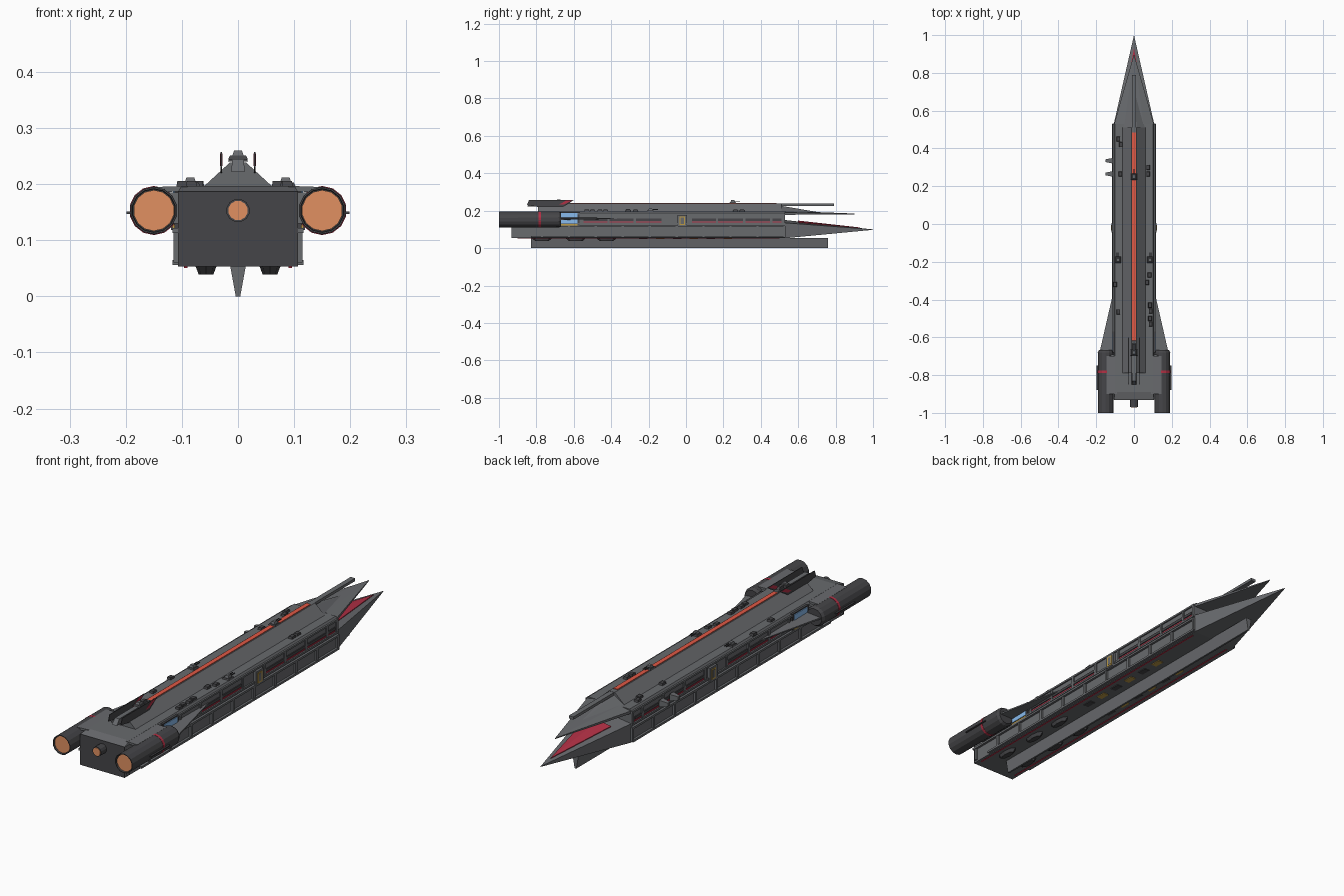
import bpy, bmesh, math
from mathutils import Matrix

if "Cube" in bpy.data.objects:
    bpy.data.objects.remove(bpy.data.objects["Cube"])


def mat(name, rgb):
    m = bpy.data.materials.new(name)
    m.diffuse_color = (*rgb, 1)
    m.use_nodes = True
    m.node_tree.nodes["Principled BSDF"].inputs["Base Color"].default_value = m.diffuse_color
    return m


GREY = mat("hull_grey", (0.14, 0.145, 0.155))
DARK = mat("dark_grey", (0.06, 0.06, 0.065))
ORANGE = mat("engine_glow", (0.75, 0.28, 0.12))
STRIP = mat("strip_red", (0.75, 0.1, 0.06))
RED = mat("crimson", (0.45, 0.03, 0.06))
BLUE = mat("window_blue", (0.25, 0.5, 0.85))
YELLOW = mat("hatch_yellow", (0.5, 0.32, 0.06))


def finish(name, bm, m):
    bmesh.ops.recalc_face_normals(bm, faces=bm.faces)
    me = bpy.data.meshes.new(name)
    bm.to_mesh(me)
    bm.free()
    me.materials.append(m)
    ob = bpy.data.objects.new(name, me)
    bpy.context.collection.objects.link(ob)
    return ob


def box(name, x, y, z, m=GREY, taper=1.0):
    """Box from (min, max) pairs; taper shrinks the top face."""
    bm = bmesh.new()
    bmesh.ops.create_cube(bm, size=1)
    for v in bm.verts:
        k = taper if v.co.z > 0 else 1
        v.co.x = sum(x) / 2 + v.co.x * k * (x[1] - x[0])
        v.co.y = sum(y) / 2 + v.co.y * k * (y[1] - y[0])
        v.co.z = z[1] if v.co.z > 0 else z[0]
    return finish(name, bm, m)


def hull(name, pts, m=GREY):
    """Convex solid around a few corner points."""
    bm = bmesh.new()
    for p in pts:
        bm.verts.new(p)
    bmesh.ops.convex_hull(bm, input=bm.verts)
    bmesh.ops.dissolve_limit(bm, angle_limit=0.01, verts=bm.verts, edges=bm.edges)
    return finish(name, bm, m)


def prism(name, profile, y0, y1, m=GREY):
    """Half profile (x, z) mirrored in x and run along y."""
    return hull(name, [(s * x, y, z) for x, z in profile for s in (-1, 1) for y in (y0, y1)], m)


def tube(name, x, z, stations, n, m=DARK):
    """Closed lathe along y through (y, radius) stations."""
    bm = bmesh.new()
    rings = [[bm.verts.new((x + r * math.cos(math.tau * (i + .5) / n), y,
                            z + r * math.sin(math.tau * (i + .5) / n)))
              for i in range(n)] for y, r in stations]
    for a, b in zip(rings, rings[1:]):
        for i in range(n):
            bm.faces.new((a[i], a[(i + 1) % n], b[(i + 1) % n], b[i]))
    bm.faces.new(rings[0])
    bm.faces.new(rings[-1])
    return finish(name, bm, m)


def turret(name, x, y, z):
    box(name + "_base", (x - .018, x + .018), (y - .018, y + .018), (z, z + .007), DARK, .8)
    box(name + "_head", (x - .01, x + .01), (y - .012, y + .012), (z + .007, z + .016), GREY, .7)
    for s in (-1, 1):
        box(name + "_barrel", (x + s * .005 - .0015, x + s * .005 + .0015),
            (y + .01, y + .04), (z + .009, z + .012), DARK)


# Main body, ridge and keel
hull("main_hull", [(s * x, y, z) for s in (-1, 1) for x, y, z in
     [(.107, -.93, .053), (.107, -.93, .187), (.1, -.89, .197), (.1, .53, .197),
      (.107, .53, .187), (.107, .53, .053)]])
box("rear_plate", (-.107, .107), (-.932, -.925), (.053, .187), DARK)
prism("dorsal_ridge", [(.062, .195), (.014, .239)], -.79, .51)
box("glow_strip", (-.01, .01), (-.77, .485), (.236, .242), STRIP)
box("front_prong", (-.011, .011), (.48, .79), (.226, .238))
prism("keel", [(.014, .055), (.004, 0)], -.83, .76)

# Split nose: lower spike with crimson panel, thin upper blade
hull("lower_nose", [(.107, .53, .053), (-.107, .53, .053), (.107, .53, .135),
                    (-.107, .53, .135), (0, .53, .15), (0, 1, .1), (0, 1, .098)])
for s in (-1, 1):
    hull("nose_panel", [(0, .6, .147), (s * .06, .6, .139), (0, .93, .1105),
                        (0, .6, .144), (s * .06, .6, .136), (0, .93, .107)], RED)
hull("upper_nose", [(.105, .53, .19), (-.105, .53, .19), (.105, .53, .178), (-.105, .53, .178),
                    (.05, .53, .199), (-.05, .53, .199), (0, .9, .185), (0, .9, .181)])
hull("ridge_fairing", [(.06, .51, .196), (-.06, .51, .196), (.014, .51, .226),
                       (-.014, .51, .226), (0, .72, .19)])

# Rear command tower and twin tail fins
box("tower", (-.012, .012), (-.85, -.6), (.222, .245), GREY, .85)
box("tower_top", (-.008, .008), (-.69, -.63), (.245, .256), DARK, .7)
for s in (-1, 1):
    x = s * .03
    hull("tail_fin", [(x + d, y, z) for d in (-.0015, .0015) for y, z in
         [(-.85, .23), (-.84, .257), (-.6, .257), (-.66, .22), (-.79, .22)]], DARK)
    hull("tail_fin_mark", [(x + d, y, z) for d in (-.002, .002) for y, z in
         [(-.68, .232), (-.655, .232), (-.61, .255), (-.64, .255)]], RED)

# Side framing, engines and wings on both sides
for s in (-1, 1):
    def side(name, x0, x1, y, z, m=GREY):
        box(name, tuple(sorted((s * x0, s * x1))), y, z, m)

    for z in (.056, .113):
        side("lower_rail", .1, .117, (-.83 if z < .1 else -.93, .53), (z, z + .009))
    for z in (.127, .181):
        side("upper_rail", .1, .113, (-.58, .53), (z, z + .008))
    for i in range(11):
        y = -.92 + i * .144
        side("lower_rib", .1, .115, (y, y + .012), (.06, .118))
    for y in [-.56, -.42, -.28, -.13, .02, .16, .305, .45, .518]:
        side("upper_rib", .1, .112, (y, y + .012), (.13, .187))
    for y0, y1 in ((-.55, -.13), (.03, .51)):
        side("red_line", .1, .109, (y0, y1), (.137, .143), RED)
        side("mid_pipe", .1, .111, (y0, y1), (.146, .158), DARK)
    # Door and hangar windows
    side("door_frame", .1, .119, (-.045, .005), (.118, .178))
    side("door", .1, .1205, (-.035, -.005), (.124, .17), YELLOW)
    side("door_inset", .1, .1215, (-.029, -.011), (.13, .164), GREY)
    side("hangar_frame", .1, .113, (-.68, -.57), (.118, .192), DARK)
    for z in (.132, .163):
        side("hangar_window", .1, .116, (-.67, -.58), (z, z + .024), BLUE)
    side("hangar_sill", .1, .117, (-.67, -.58), (.121, .128), YELLOW)

    # Engine nacelle
    ex, ez = s * .15, .153
    tube("engine", ex, ez, [(-.985, .034), (-.985, .038), (-1, .039), (-1, .042), (-.68, .043), (-.668, .036)], 14)
    tube("engine_glow", ex, ez, [(-.994, .0365), (-.98, .0365)], 14, ORANGE)
    tube("engine_ring", ex, ez, [(-.788, .0438), (-.776, .0438)], 14, RED)
    side("engine_mount", .095, .13, (-.87, -.69), (.13, .185))
    hull("engine_strut", [(s * x, y, z) for x, z in ((.09, .197), (.09, .188), (.145, .195), (.145, .185))
                          for y in (-.9, -.7)])
    side("engine_fin", .185, .199, (-.88, -.75), (.147, .151), DARK)
    hull("wing", [(s * x, y, z) for x, y, z in
         [(.1, -.32, .157), (.1, -.32, .161), (.1, -.7, .15), (.1, -.7, .166),
          (.187, -.7, .151), (.187, -.7, .158)]])

    # Ventral domes and hatches
    for y in (-.77, -.59, -.425):
        bm = bmesh.new()
        bmesh.ops.create_cone(bm, cap_ends=True, segments=8, radius1=.013, radius2=.02, depth=.018,
                              matrix=Matrix.Translation((s * .057, y, .048)))
        for v in bm.verts:
            v.co.y = y + (v.co.y - y) * 2.9
        finish("ventral_blister", bm, DARK)
    for i in range(6):
        y = -.25 + i * .09
        side("ventral_hatch", .045, .07, (y, y + .045), (.05, .056), YELLOW if i % 2 else DARK)
    side("ventral_line", .09, .096, (-.9, .5), (.051, .056), RED)

    turret("deck_turret", s * .085, -.19, .196)

# Centre exhaust
tube("centre_exhaust", 0, .153, [(-.97, .021), (-.92, .021)], 12)
tube("centre_glow", 0, .153, [(-.972, .0175), (-.96, .0175)], 12, ORANGE)

# Ridge turrets and deck clutter
turret("ridge_turret", 0, .25, .24)
turret("ridge_turret", 0, -.68, .244)
for x, y in [(.075, .3), (.075, .265), (.082, -.27), (.07, -.31), (.085, -.43), (.088, -.46),
             (.085, -.5), (.088, -.53), (-.083, .45), (-.07, .42), (-.072, .265), (-.1, -.32), (-.083, -.465)]:
    box("deck_box", (x - .01, x + .01), (y - .014, y + .014), (.195, .206), DARK, .8)

# Sensor pods on the left flank
for y in (.265, .335):
    box("pod_arm", (-.135, -.1), (y - .006, y + .006), (.15, .16), DARK)
    hull("pod", [(x, y + d, z) for x, d, z in
         [(-.115, -.014, .14), (-.115, .014, .14), (-.115, -.014, .17), (-.115, .014, .17),
          (-.152, -.007, .15), (-.152, .007, .15), (-.152, -.007, .165), (-.152, .007, .165)]])
